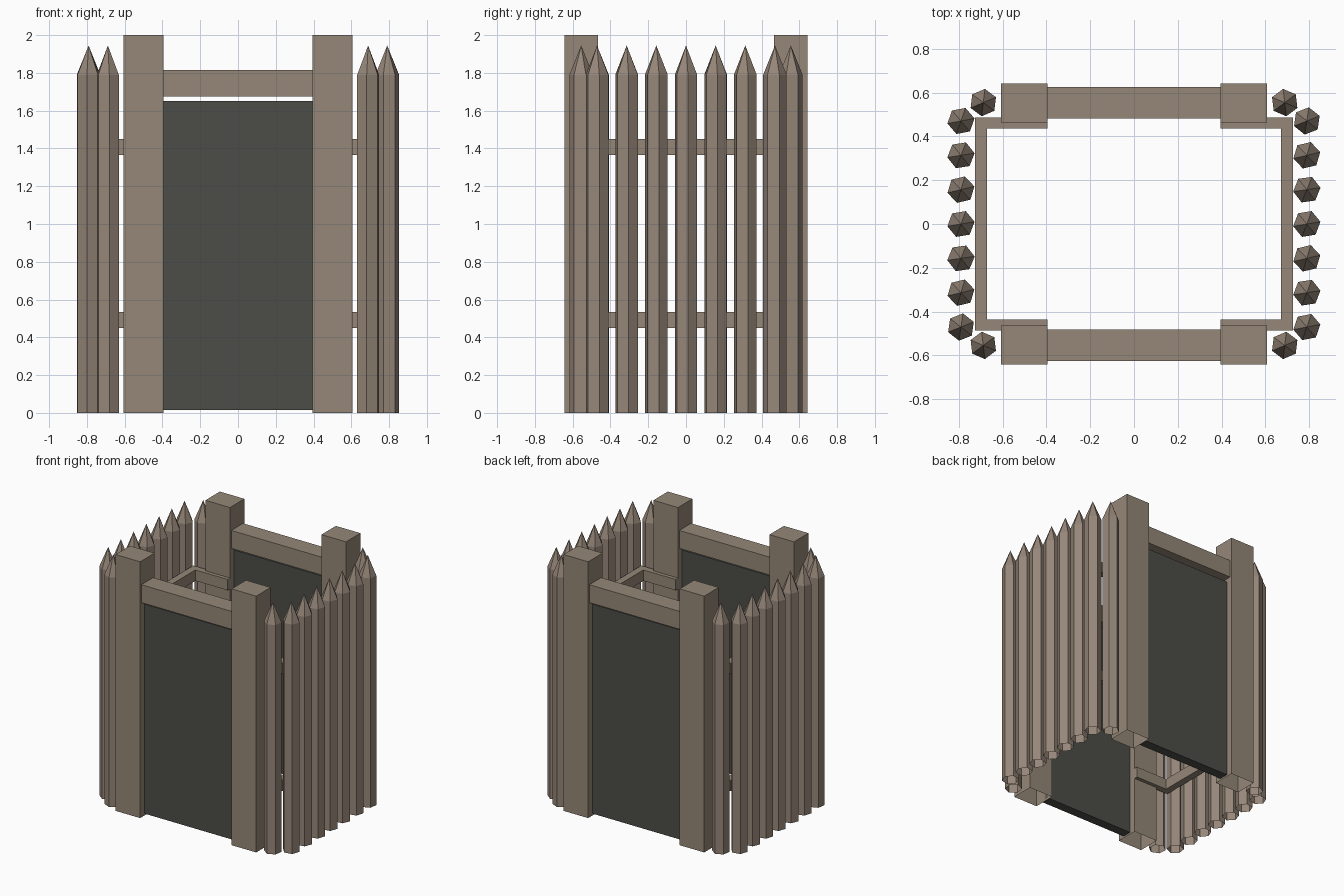
import bpy, bmesh, math, random
from mathutils import Vector

random.seed(4)
cube = bpy.data.objects.get("Cube")
if cube:
    bpy.data.objects.remove(cube, do_unlink=True)


def material(name, r, g, b):
    m = bpy.data.materials.new(name)
    m.use_nodes = True
    m.diffuse_color = (r, g, b, 1)
    bsdf = next(n for n in m.node_tree.nodes if n.type == 'BSDF_PRINCIPLED')
    bsdf.inputs["Base Color"].default_value = (r, g, b, 1)
    return m


timber = material("grey_brown_timber", 0.30, 0.245, 0.185)
stake_wood = material("warm_stake_wood", 0.305, 0.24, 0.19)
dark = material("dark_panel", 0.073, 0.075, 0.066)


def finish(name, bm, mat):
    bmesh.ops.recalc_face_normals(bm, faces=bm.faces[:])
    mesh = bpy.data.meshes.new(name)
    bm.to_mesh(mesh)
    bm.free()
    mesh.materials.append(mat)
    ob = bpy.data.objects.new(name, mesh)
    bpy.context.collection.objects.link(ob)
    return ob


def box(name, xs, ys, zs, mat, open_bottom=False):
    bm = bmesh.new()
    bmesh.ops.create_cube(bm, size=1)
    for v in bm.verts:
        v.co = Vector([r[0] if c < 0 else r[1] for c, r in zip(v.co, (xs, ys, zs))])
    if open_bottom:
        bm.normal_update()
        bmesh.ops.delete(bm, geom=[f for f in bm.faces if f.normal.z < -0.9],
                         context='FACES_ONLY')
    return finish(name, bm, mat)


def span(sign, a, b):
    return sorted((sign * a, sign * b))


def stake(name, x, y, turn, radius=0.063, shoulder=1.79, tip=1.945):
    """Six-sided pointed log, hollow underneath."""
    bm = bmesh.new()
    angles = [turn + i * math.tau / 6 for i in range(6)]
    low, high = [[bm.verts.new((x + radius * math.cos(a), y + radius * math.sin(a), z))
                  for a in angles] for z in (0, shoulder)]
    apex = bm.verts.new((x, y, tip))
    for i in range(6):
        j = (i + 1) % 6
        bm.faces.new((low[i], low[j], high[j], high[i]))
        bm.faces.new((high[i], high[j], apex))
    finish(name, bm, stake_wood)


# Gateways: posts, lintel and panel at the front and back
for end, sy in (("front", -1), ("back", 1)):
    for side, sx in (("left", 1), ("right", -1)):
        box(f"{end}_{side}_post", span(sx, 0.395, 0.607), span(sy, 0.465, 0.643),
            (0, 2), timber, open_bottom=True)
    box(f"{end}_lintel", (-0.395, 0.395), span(sy, 0.482, 0.627), (1.675, 1.815), timber)
    box(f"{end}_panel", (-0.395, 0.395), span(sy, 0.515, 0.59), (0.015, 1.65), dark)

# Rails: long side beams with short returns to the posts
for level, zs in (("lower", (0.45, 0.535)), ("upper", (1.365, 1.45))):
    for side, sx in (("left", 1), ("right", -1)):
        box(f"{level}_{side}_rail", span(sx, 0.673, 0.727), (-0.487, 0.487), zs, timber)
        for end, sy in (("front", -1), ("back", 1)):
            box(f"{level}_{end}_{side}_return", span(sx, 0.395, 0.673),
                span(sy, 0.436, 0.487), zs, timber)

# Palisade: seven stakes per side and one at each corner
for i in range(7):
    turn = math.radians(15 + random.uniform(-8, 8))
    y = (i - 3) * 0.157
    stake(f"left_stake_{i + 1}", 0.79, y, turn)
    stake(f"right_stake_{i + 1}", -0.791, -y, turn + math.pi)
for end, sy in (("front", -1), ("back", 1)):
    for side, sx in (("left", 1), ("right", -1)):
        stake(f"{end}_{side}_corner_stake", sx * 0.689, sy * 0.555, math.pi / 2 + sx * sy * 0.12)
